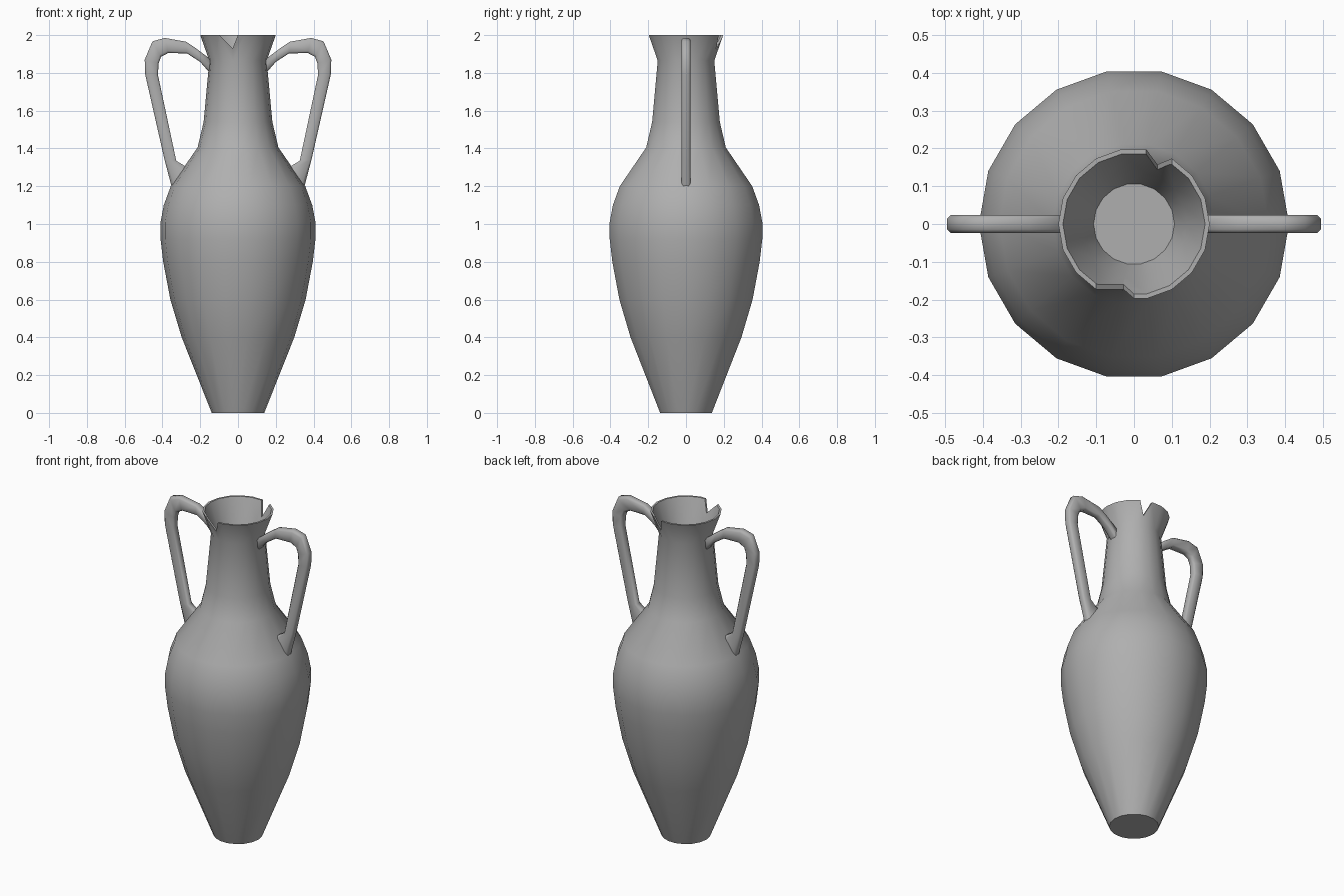
import bpy, bmesh, math

if "Cube" in bpy.data.objects:
    bpy.data.objects.remove(bpy.data.objects["Cube"])

# Dark grey clay
clay = bpy.data.materials.new("dark_clay")
clay.diffuse_color = (0.43, 0.43, 0.43, 1)
clay.use_nodes = True
clay.node_tree.nodes["Principled BSDF"].inputs["Base Color"].default_value = clay.diffuse_color


def make_object(name, rings):
    """Skin a list of closed rings and cap both ends."""
    bm = bmesh.new()
    loops = [[bm.verts.new(p) for p in ring] for ring in rings]
    n = len(loops[0])
    for a, b in zip(loops, loops[1:]):
        for i in range(n):
            j = (i + 1) % n
            bm.faces.new((a[i], a[j], b[j], b[i]))
    bm.faces.new(loops[0])
    bm.faces.new(loops[-1])
    bmesh.ops.recalc_face_normals(bm, faces=bm.faces)
    mesh = bpy.data.meshes.new(name)
    bm.to_mesh(mesh)
    bm.free()
    mesh.materials.append(clay)
    obj = bpy.data.objects.new(name, mesh)
    bpy.context.collection.objects.link(obj)
    return obj


def activate(obj):
    bpy.ops.object.select_all(action='DESELECT')
    obj.select_set(True)
    bpy.context.view_layer.objects.active = obj


def smooth(obj, degrees):
    activate(obj)
    bpy.ops.object.shade_smooth_by_angle(angle=math.radians(degrees))


def circle(r, z, sides=18):
    return [(r * math.cos(math.tau * i / sides),
             r * math.sin(math.tau * i / sides), z) for i in range(sides)]


# Body: revolved outer profile, thin lip and a funnel mouth with flat floor
profile = [(0.139, 0), (0.298, 0.4), (0.358, 0.6), (0.396, 0.8),
           (0.41, 0.92), (0.41, 1.01), (0.393, 1.1), (0.356, 1.2),
           (0.214, 1.405), (0.182, 1.54), (0.152, 1.865), (0.2, 2.0),
           (0.188, 2.0), (0.14, 1.87), (0.107, 1.77)]
body = make_object("amphora_body", [circle(r, z) for r, z in profile])

# Chips: V-shaped notches broken out of the front and back of the lip
# (left x, bottom x, right x, bottom z, side)
for left, mid, right, low, side in [(-0.1, -0.028, 0.0, 1.93, -1),
                                    (0.032, 0.062, 0.1, 1.92, 1)]:
    k = 0.05 / (2 - low)
    tri = [(left + (left - mid) * k, 2.05), (mid, low),
           (right + (right - mid) * k, 2.05)]
    cutter = make_object("chip_cutter", [[(x, side * y, z) for x, z in tri]
                                         for y in (0.08, 0.3)])
    cutter.hide_render = True
    activate(body)
    mod = body.modifiers.new("chip", 'BOOLEAN')
    mod.operation = 'DIFFERENCE'
    mod.solver = 'EXACT'
    mod.object = cutter
    bpy.ops.object.modifier_apply(modifier=mod.name)
    bpy.data.objects.remove(cutter, do_unlink=True)
smooth(body, 35)

# Handles: chamfered strap swept between outer and inner edge points (x, z)
spans = [((0.143, 1.87), (0.145, 1.795)), ((0.223, 1.93), (0.2, 1.858)),
         ((0.275, 1.965), (0.27, 1.903)), ((0.388, 1.985), (0.37, 1.905)),
         ((0.453, 1.967), (0.408, 1.885)), ((0.494, 1.87), (0.42, 1.85)),
         ((0.491, 1.79), (0.424, 1.79)), ((0.389, 1.34), (0.327, 1.335)),
         ((0.352, 1.2), (0.27, 1.3))]
section = [(0, -0.014), (0.14, -0.024), (0.86, -0.024), (1, -0.014),
           (1, 0.014), (0.86, 0.024), (0.14, 0.024), (0, 0.014)]
for name, s in (("right_handle", 1), ("left_handle", -1)):
    rings = [[(s * (a[0] + (b[0] - a[0]) * t), y, a[1] + (b[1] - a[1]) * t)
              for t, y in section] for a, b in spans]
    smooth(make_object(name, rings), 70)
